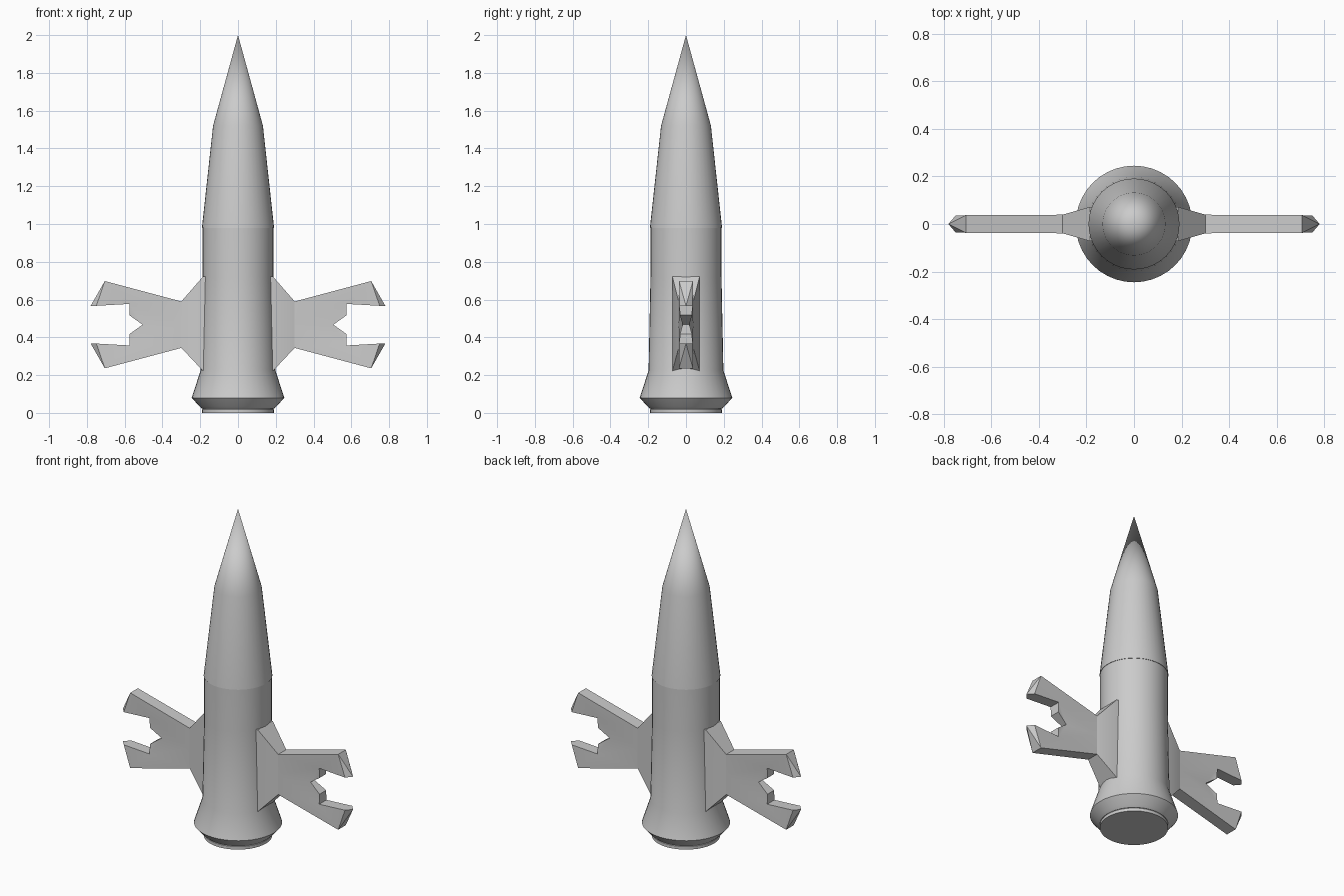
import bpy, bmesh, math

if "Cube" in bpy.data.objects:
    bpy.data.objects.remove(bpy.data.objects["Cube"])

SIDES = 40


def finish(name, bm, mirror_x=False):
    bmesh.ops.remove_doubles(bm, verts=bm.verts, dist=1e-5)
    bmesh.ops.recalc_face_normals(bm, faces=bm.faces)
    mesh = bpy.data.meshes.new(name)
    bm.to_mesh(mesh)
    bm.free()
    obj = bpy.data.objects.new(name, mesh)
    bpy.context.collection.objects.link(obj)
    bpy.ops.object.select_all(action='DESELECT')
    bpy.context.view_layer.objects.active = obj
    obj.select_set(True)
    bpy.ops.object.shade_smooth_by_angle(angle=math.radians(30))
    if mirror_x:
        mod = obj.modifiers.new("mirror", 'MIRROR')
        mod.use_mirror_merge = False
    return obj


def lathe(name, profile):
    """Revolve (radius, z) points around z."""
    bm = bmesh.new()
    verts = [bm.verts.new((r, 0, z)) for r, z in profile]
    edges = [bm.edges.new(p) for p in zip(verts, verts[1:])]
    bmesh.ops.spin(bm, geom=verts + edges, cent=(0, 0, 0), axis=(0, 0, 1),
                   angle=math.tau, steps=SIDES, use_merge=True)
    return finish(name, bm)


# Rocket shell: nozzle disc, flared skirt, hull and pointed nose
lathe("nozzle", [(0, 0), (0.19, 0), (0.19, 0.018), (0.18, 0.03), (0, 0.03)])
lathe("hull", [(0, 0.022), (0.19, 0.022), (0.205, 0.035), (0.245, 0.08),
               (0.198, 0.225), (0.188, 0.72), (0.188, 0.98), (0, 0.98)])
lathe("nose", [(0, 0.98), (0.191, 0.98), (0.132, 1.52), (0, 2.0)])

# Fin root: tapered block lofted out of the hull
bm = bmesh.new()
rings = []
for x, y, lo, hi in [(0.12, 0.075, 0.222, 0.722), (0.185, 0.072, 0.222, 0.722),
                     (0.30, 0.039, 0.344, 0.59)]:
    rings.append([bm.verts.new((x, sy * y, z)) for sy, z in
                  [(-1, lo), (1, lo), (1, hi), (-1, hi)]])
for a, b in zip(rings, rings[1:]):
    for i in range(4):
        j = (i + 1) % 4
        bm.faces.new((a[i], a[j], b[j], b[i]))
bm.faces.new(rings[0])
bm.faces.new(rings[-1])
finish("fin_root", bm, mirror_x=True)

# Forked fin: upper prong outline (x, half thickness, z), mirrored to lower prong
MID = 0.467
outline = {
    "A": (0.30, 0.039, 0.59), "B": (0.705, 0.037, 0.698),
    "C": (0.75, 0.035, 0.567), "D": (0.575, 0.035, 0.577),
    "E": (0.575, 0.032, 0.517), "F": (0.505, 0.018, MID),
    "G": (0.30, 0.039, MID), "O": (0.78, 0.0, 0.567),
}
bm = bmesh.new()
for sz in (1, -1):
    v = {}
    for key, (x, y, z) in outline.items():
        for sy in (-1, 1):
            v[key, sy] = bm.verts.new((x, sy * y, MID + sz * (z - MID)))
    for sy in (-1, 1):
        for face in ("ABD", "BCD", "ADG", "DEF", "DFG", "BOC"):
            bm.faces.new([v[k, sy] for k in face])
    for a, b in ("AB", "CD", "DE", "EF"):
        bm.faces.new((v[a, -1], v[b, -1], v[b, 1], v[a, 1]))
    for a in "BC":
        bm.faces.new((v[a, -1], v["O", 1], v[a, 1]))
finish("forked_fin", bm, mirror_x=True)
